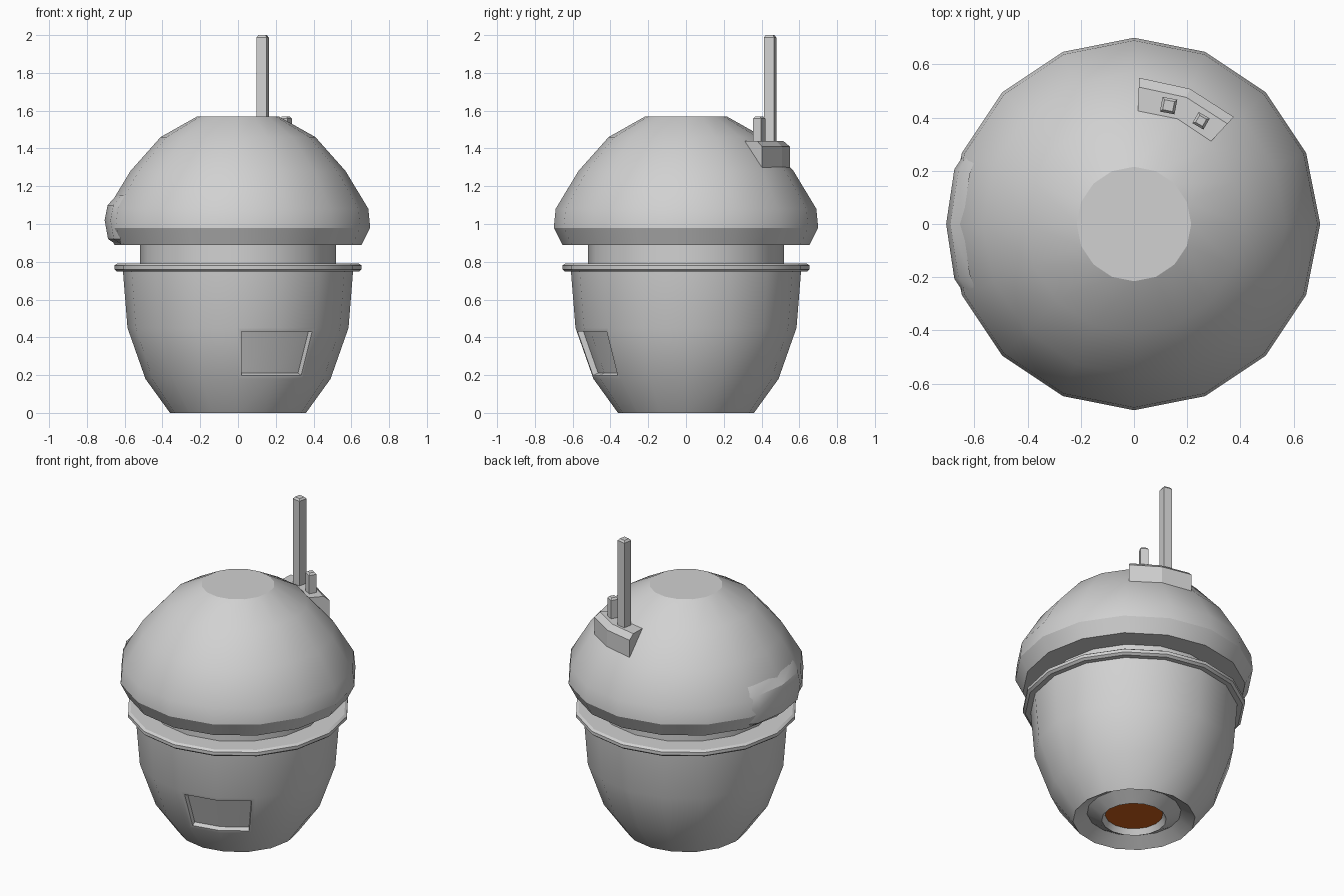
import bpy, bmesh, math
from mathutils import Matrix, Vector

cube = bpy.data.objects.get("Cube")
if cube:
    bpy.data.objects.remove(cube, do_unlink=True)

SIDES = 16


def material(name, color):
    m = bpy.data.materials.new(name)
    m.use_nodes = True
    m.diffuse_color = (*color, 1)
    m.node_tree.nodes["Principled BSDF"].inputs["Base Color"].default_value = (*color, 1)
    return m


GREY = material("light_grey", (0.64, 0.64, 0.64))
ORANGE = material("burnt_orange", (0.64, 0.12, 0.01))


def polar(r, deg, z):
    """Point at an angle measured from +x."""
    a = math.radians(deg)
    return Vector((r * math.cos(a), r * math.sin(a), z))


def finish(bm, name, mats=(GREY,), smooth=True):
    me = bpy.data.meshes.new(name)
    bm.to_mesh(me)
    bm.free()
    ob = bpy.data.objects.new(name, me)
    bpy.context.collection.objects.link(ob)
    for m in mats:
        me.materials.append(m)
    if smooth:
        bpy.ops.object.select_all(action='DESELECT')
        ob.select_set(True)
        bpy.context.view_layer.objects.active = ob
        bpy.ops.object.shade_smooth_by_angle(angle=math.radians(30))
        for p in me.polygons:          # caps stay flat
            if len(p.vertices) == SIDES:
                p.use_smooth = False
    return ob


def lathe(profile):
    """Revolve (radius, z) points and close both ends with flat caps."""
    bm = bmesh.new()
    rings = [[bm.verts.new(polar(r, 360 * i / SIDES, z)) for i in range(SIDES)]
             for r, z in profile]
    for a, b in zip(rings, rings[1:]):
        for i in range(SIDES):
            j = (i + 1) % SIDES
            bm.faces.new((a[i], a[j], b[j], b[i]))
    bm.faces.new(rings[0][::-1])
    bm.faces.new(rings[-1])
    bmesh.ops.recalc_face_normals(bm, faces=bm.faces[:])
    return bm


def loft(rows, closed):
    """Skin a grid of points; closed wraps each row and caps both ends."""
    bm = bmesh.new()
    grid = [[bm.verts.new(p) for p in row] for row in rows]
    n = len(rows[0])
    for a, b in zip(grid, grid[1:]):
        for i in range(n if closed else n - 1):
            j = (i + 1) % n
            bm.faces.new((a[i], a[j], b[j], b[i]))
    if closed:
        bm.faces.new(grid[0][::-1])
        bm.faces.new(grid[-1])
    bmesh.ops.recalc_face_normals(bm, faces=bm.faces[:])
    return bm


# Bowl with a nozzle recessed into its underside
bm = lathe([(0.17, 0.035), (0.19, 0.0), (0.277, 0.05), (0.36, 0.0),
            (0.49, 0.18), (0.585, 0.45), (0.61, 0.76)])
for f in bm.faces:
    c = f.calc_center_median()
    if len(f.verts) == SIDES and c.z < 0.1:
        f.material_index = 1
# Sunken window across two front panels
panels = [f for f in bm.faces
          if 0.2 < f.calc_center_median().z < 0.45
          and -90 < math.degrees(math.atan2(f.calc_center_median().y,
                                            f.calc_center_median().x)) < -45]
bmesh.ops.inset_region(bm, faces=panels, thickness=0.02, use_even_offset=True)
bmesh.ops.inset_region(bm, faces=panels, thickness=0.002, depth=-0.03,
                       use_even_offset=True)
finish(bm, "bowl", (GREY, ORANGE))

# Rim, neck and dome
finish(lathe([(0.60, 0.748), (0.64, 0.748), (0.655, 0.76), (0.655, 0.78),
              (0.64, 0.79), (0.50, 0.79)]), "rim")
finish(lathe([(0.518, 0.77), (0.518, 0.91)]), "neck")
finish(lathe([(0.51, 0.89), (0.655, 0.89), (0.70, 0.98), (0.69, 1.08),
              (0.57, 1.28), (0.41, 1.46), (0.215, 1.57)]), "dome")

# Shallow bulge on the right flank: (edge radius, raised radius, height)
rows = []
for edge, raised, z in [(0.645, 0.645, 0.892), (0.665, 0.688, 0.92),
                        (0.690, 0.706, 1.02), (0.675, 0.690, 1.10),
                        (0.645, 0.645, 1.15)]:
    rows.append([polar(r, 180 + a, z) for a, r in
                 ((-22, edge), (-17, raised), (0, raised), (17, raised), (22, edge))])
finish(loft(rows, False), "right_bulge")

# Aerial bracket bent around the back of the dome
section = [(0.38, 1.44), (0.515, 1.44), (0.55, 1.41), (0.55, 1.295), (0.38, 1.295)]
rows = [[polar(r, a, z) for r, z in section] for a in (88, 67.5, 47)]
finish(loft(rows, True), "aerial_bracket", smooth=False)


# Square aerials with chamfered tips
def aerial(name, x, y, top, turn, w):
    rows = []
    for h, z in ((w, 1.40), (w, top - 0.012), (w - 0.009, top)):
        rows.append([(sx * h, sy * h, z) for sx, sy in
                     ((-1, -1), (1, -1), (1, 1), (-1, 1))])
    bm = loft(rows, True)
    bmesh.ops.transform(bm, verts=bm.verts[:],
                        matrix=Matrix.Translation((x, y, 0))
                        @ Matrix.Rotation(math.radians(turn), 4, 'Z'))
    finish(bm, name, smooth=False)


aerial("tall_aerial", 0.13, 0.445, 2.0, -11, 0.028)
aerial("short_aerial", 0.252, 0.388, 1.57, -30, 0.024)
